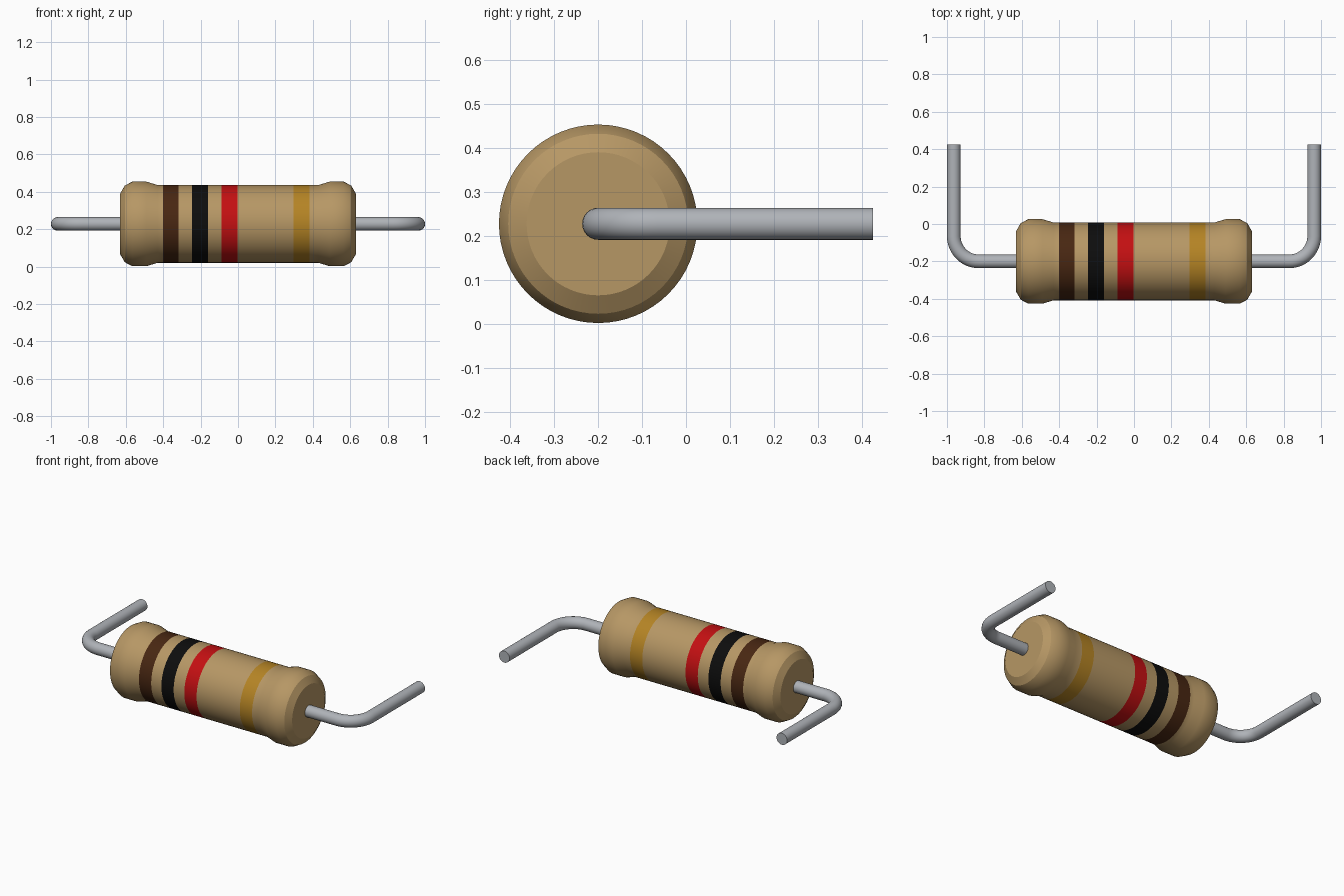
import bpy, bmesh
from math import cos, sin, pi, radians
from mathutils import Vector

if "Cube" in bpy.data.objects:
    bpy.data.objects.remove(bpy.data.objects["Cube"])

AXIS_Y, AXIS_Z = -0.2, 0.228
SIDES = 64


def material(name, r, g, b):
    m = bpy.data.materials.new(name)
    m.use_nodes = True
    m.diffuse_color = (r, g, b, 1)
    m.node_tree.nodes["Principled BSDF"].inputs["Base Color"].default_value = (r, g, b, 1)
    return m


tan = material("tan", 0.47, 0.31, 0.13)
brown = material("dark brown", 0.065, 0.02, 0.006)
black = material("black", 0.004, 0.004, 0.004)
red = material("red", 0.55, 0.005, 0.006)
gold = material("gold", 0.46, 0.23, 0.018)
silver = material("silver", 0.43, 0.45, 0.48)


def sweep(name, rings, mats, face_mat=lambda i: 0):
    """Skin a list of vertex rings into a capped tube."""
    bm = bmesh.new()
    loops = [[bm.verts.new(p) for p in ring] for ring in rings]
    for i, (a, b) in enumerate(zip(loops, loops[1:])):
        for k in range(len(a)):
            n = (k + 1) % len(a)
            bm.faces.new((a[k], a[n], b[n], b[k])).material_index = face_mat(i)
    bm.faces.new(loops[0])
    bm.faces.new(loops[-1])
    bmesh.ops.recalc_face_normals(bm, faces=bm.faces)
    mesh = bpy.data.meshes.new(name)
    bm.to_mesh(mesh)
    bm.free()
    obj = bpy.data.objects.new(name, mesh)
    bpy.context.collection.objects.link(obj)
    for m in mats:
        mesh.materials.append(m)
    bpy.ops.object.select_all(action="DESELECT")
    obj.select_set(True)
    bpy.context.view_layer.objects.active = obj
    bpy.ops.object.shade_smooth_by_angle(angle=radians(28))
    return obj


def ring(centre, side, up, radius, count):
    return [centre + radius * (side * cos(2 * pi * k / count) + up * sin(2 * pi * k / count))
            for k in range(count)]


# Body: turned profile with flared ends, cut at the edges of the colour bands
BODY_R = 0.208
end = [(0.63, 0.163), (0.605, 0.205), (0.565, 0.226), (0.49, 0.226), (0.43, BODY_R)]
bands = [(-0.402, 1), (-0.246, 2), (-0.087, 3), (0.298, 4)]
BAND_W = 0.085
cuts = [(x + d, BODY_R) for x, _ in bands for d in (0, BAND_W)]
profile = [(-x, r) for x, r in end] + cuts + end[::-1]


def band_colour(i):
    mid = (profile[i][0] + profile[i + 1][0]) / 2
    return next((c for x, c in bands if x < mid < x + BAND_W), 0)


Y, Z = Vector((0, 1, 0)), Vector((0, 0, 1))
sweep("resistor_body",
      [ring(Vector((x, AXIS_Y, AXIS_Z)), Y, Z, r, SIDES) for x, r in profile],
      [tan, brown, black, red, gold], band_colour)

# Leads: round wire leaving each end and bending back
WIRE_R, BEND, WIRE_X, WIRE_END = 0.0365, 0.135, 0.9635, 0.426
for label, s in (("left", 1), ("right", -1)):
    path = [(0.6, AXIS_Y, 0)]
    for k in range(13):
        a = pi / 2 * k / 12
        path.append((WIRE_X - BEND + BEND * sin(a), AXIS_Y + BEND - BEND * cos(a), a))
    path.append((WIRE_X, WIRE_END, pi / 2))
    rings = [ring(Vector((s * x, y, AXIS_Z)), Vector((s * sin(a), -cos(a), 0)), Z, WIRE_R, 24)
             for x, y, a in path]
    sweep(label + "_lead", rings, [silver])
